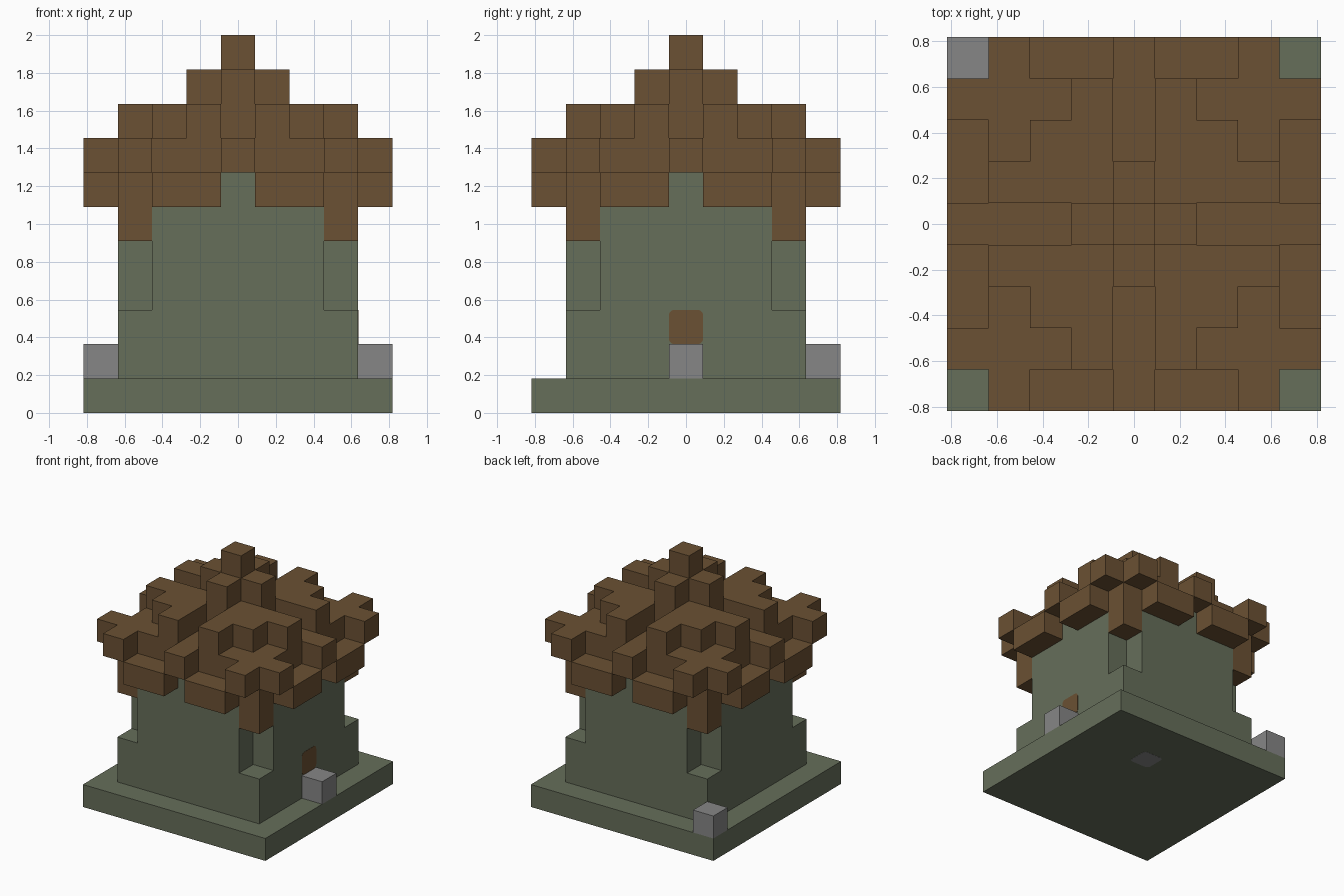
import bpy, bmesh
from mathutils import Vector, Matrix

cube = bpy.data.objects.get("Cube")
if cube:
    bpy.data.objects.remove(cube, do_unlink=True)

U = 2 / 11  # edge of one block


def material(name, rgb):
    mat = bpy.data.materials.new(name)
    mat.use_nodes = True
    mat.diffuse_color = (*rgb, 1)
    mat.node_tree.nodes["Principled BSDF"].inputs["Base Color"].default_value = (*rgb, 1)
    return mat


BROWN = material("thatch brown", (0.147, 0.082, 0.033))
GREEN = material("mossy green", (0.133, 0.156, 0.102))
GREY = material("stone grey", (0.238, 0.238, 0.238))


def finish(name, bm, mat):
    mesh = bpy.data.meshes.new(name)
    bm.to_mesh(mesh)
    bm.free()
    mesh.materials.append(mat)
    obj = bpy.data.objects.new(name, mesh)
    bpy.context.collection.objects.link(obj)
    return obj


def layer(z, rule, reach=4):
    """Cells of one level whose distances from the two centre lines pass the rule."""
    span = range(-reach, reach + 1)
    return {(x, y, z) for x in span for y in span
            if rule(*sorted((abs(x), abs(y))))}


def blocks(name, cells, solid, mat):
    """Skin of a set of unit blocks, without the faces hidden by neighbours."""
    bm = bmesh.new()
    for cell in sorted(cells):
        centre = Vector(cell) + Vector((0, 0, 0.5))
        for axis in range(3):
            for sign in (-1, 1):
                n = Vector((0, 0, 0))
                n[axis] = sign
                if tuple(int(c + d) for c, d in zip(cell, n)) in solid:
                    continue
                a = Vector((0, 0, 0))
                a[(axis + 1) % 3] = 1
                b = n.cross(a)
                corners = [n + a + b, n - a + b, n - a - b, n + a - b]
                bm.faces.new([bm.verts.new((centre + c / 2) * U) for c in corners])
    bmesh.ops.remove_doubles(bm, verts=bm.verts, dist=0.001)
    return finish(name, bm, mat)


def plate(name, location, size, mat):
    """Thin panel with rounded corners along its thinnest axis."""
    bm = bmesh.new()
    bmesh.ops.create_cube(bm, size=1, matrix=Matrix.Diagonal((*size, 1)))
    thin = size.index(min(size))
    edges = [e for e in bm.edges
             if abs(e.verts[0].co[thin] - e.verts[1].co[thin]) > min(size) / 2]
    bmesh.ops.bevel(bm, geom=edges, offset=0.03, segments=4, profile=0.5, affect="EDGES")
    finish(name, bm, mat).location = location


# Base slab and walls; i is the smaller and j the larger distance from the centre
base = layer(0, lambda i, j: True)
walls = set()
for z in range(1, 7):
    walls |= layer(z, lambda i, j: z < 3 or i < 3, reach=3)

# Roof: hanging corners, eaves, spread layer, stepped dome, cross and finial
roof = (layer(5, lambda i, j: i == j == 3)
        | layer(6, lambda i, j: i == j == 3 or (j == 4 and i in (1, 2)))
        | layer(7, lambda i, j: j <= 3 or i in (0, 3))
        | layer(8, lambda i, j: j <= 1 or (i >= 1 and i + j <= 4))
        | layer(9, lambda i, j: i + j <= 1)
        | layer(10, lambda i, j: j == 0))

# Loose stones on the slab
stones = {"door_step": {(4, 0, 1)}, "corner_stone": {(-4, 4, 1)}}

solid = base | walls | roof
for cells in stones.values():
    solid |= cells

blocks("base_slab", base, solid, GREEN)
blocks("walls", walls, solid, GREEN)
blocks("roof", roof, solid, BROWN)
for name, cells in stones.items():
    blocks(name, cells, solid, GREY)

# Small door panel above the step, and a stone patch under the slab
plate("door_panel", (3.5 * U, 0, 2.5 * U), (0.004, U, U), BROWN)
plate("underside_stone", (U, 2 * U, 0.001), (U, U, 0.004), GREY)
